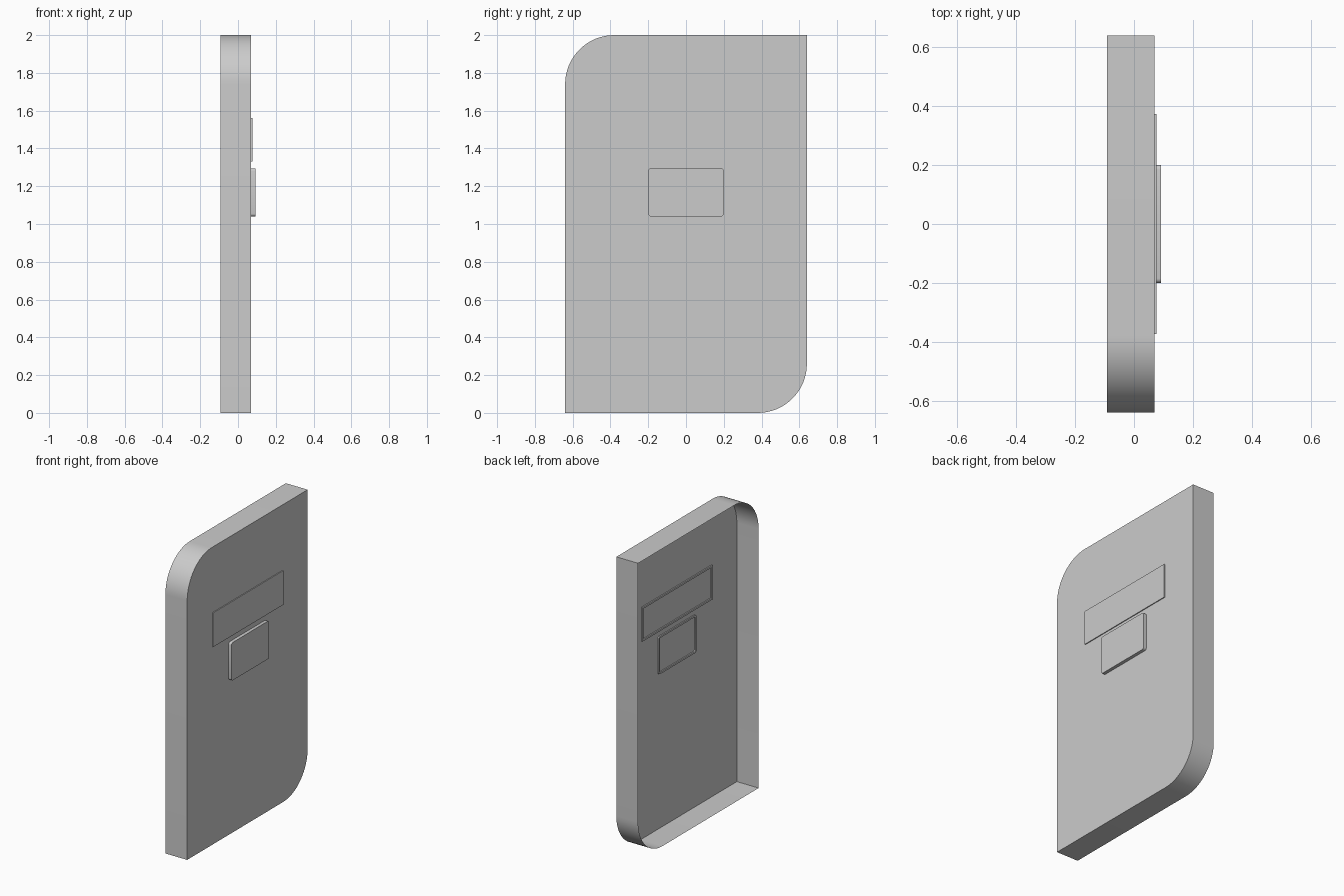
import bpy, bmesh, math

if "Cube" in bpy.data.objects:
    bpy.data.objects.remove(bpy.data.objects["Cube"])

FACE_X = 0.07      # outer face of the main panel
BACK_X = -0.092    # open rear edge


def outline(y0, y1, z0, z1, radii, steps):
    """Rounded rectangle in y/z; radii: (bottom left, bottom right, top right, top left)."""
    corners = [(y0, z0, 1, 1, 180), (y1, z0, -1, 1, 270),
               (y1, z1, -1, -1, 0), (y0, z1, 1, -1, 90)]
    pts = []
    for (y, z, sy, sz, start), r in zip(corners, radii):
        if r == 0:
            pts.append((y, z))
            continue
        for i in range(steps + 1):
            a = math.radians(start + 90 * i / steps)
            pts.append((y + sy * r + r * math.cos(a), z + sz * r + r * math.sin(a)))
    return pts


def finish(name, bm):
    mesh = bpy.data.meshes.new(name)
    bm.to_mesh(mesh)
    bm.free()
    obj = bpy.data.objects.new(name, mesh)
    bpy.context.collection.objects.link(obj)
    bpy.ops.object.select_all(action='DESELECT')
    obj.select_set(True)
    bpy.context.view_layer.objects.active = obj
    bpy.ops.object.shade_smooth_by_angle(angle=math.radians(30))
    return obj


def open_tray(name, pts, front, back, inner=None):
    """Flat front with walls running back; an optional inner outline makes a rim."""
    bm = bmesh.new()
    ring = lambda p, x: [bm.verts.new((x, y, z)) for y, z in p]

    def bridge(a, b):
        n = len(a)
        for i in range(n):
            j = (i + 1) % n
            bm.faces.new((a[i], b[i], b[j], a[j]))

    f, b = ring(pts, front), ring(pts, back)
    bm.faces.new(f)
    bridge(f, b)
    if inner:
        r, floor = ring(inner, back), ring(inner, FACE_X)
        bridge(b, r)
        bridge(r, floor)
    return finish(name, bm)


# Main panel: open-backed shell with two opposite corners rounded
open_tray("shield_shell",
          outline(-0.64, 0.64, 0, 2, (0, 0.26, 0, 0.26), 16), FACE_X, BACK_X)


# Raised plates, each with a narrow rim showing on the inside
def plate(name, y0, y1, z0, z1, r, front, rim=0.012):
    open_tray(name, outline(y0, y1, z0, z1, (r,) * 4, 4), front, FACE_X - 0.008,
              outline(y0 + rim, y1 - rim, z0 + rim, z1 - rim, (r * 0.5,) * 4, 4))


plate("view_window", -0.373, 0.373, 1.33, 1.56, 0, 0.076)
plate("label_plate", -0.20, 0.20, 1.04, 1.295, 0.015, 0.092)
